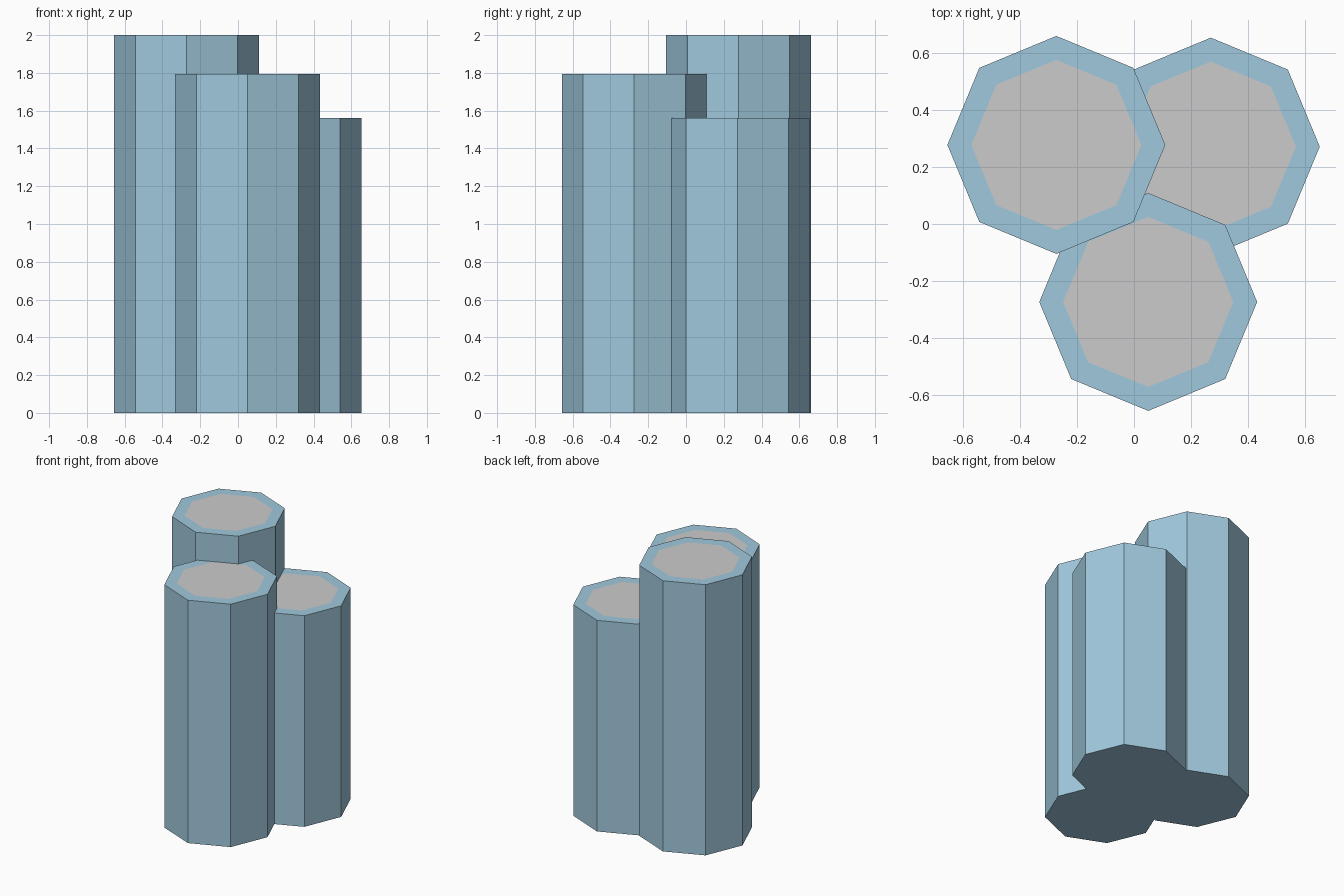
import bpy, bmesh
from mathutils import Matrix

if "Cube" in bpy.data.objects:
    bpy.data.objects.remove(bpy.data.objects["Cube"])

RADIUS = 0.383
CAP_RADIUS = 0.299

stone = bpy.data.materials.new("blue_stone")
stone.diffuse_color = (0.35, 0.58, 0.72, 1)
stone.use_nodes = True
stone.node_tree.nodes["Principled BSDF"].inputs["Base Color"].default_value = stone.diffuse_color


def column(name, x, y, height):
    """Octagonal column with a flat grey cap inset in its top face."""
    bm = bmesh.new()
    bmesh.ops.create_cone(bm, cap_ends=True, segments=8, radius1=RADIUS,
                          radius2=RADIUS, depth=height,
                          matrix=Matrix.Translation((0, 0, height / 2)))
    # Point corners along the x and y axes
    v = bm.verts[:][0].co
    turn = Matrix.Rotation(-v.to_2d().angle_signed((1, 0)) * -1, 3, 'Z')
    if min(abs(v.x), abs(v.y), abs(abs(v.x) - abs(v.y))) > 0.01:
        bmesh.ops.rotate(bm, verts=bm.verts, matrix=turn)

    # Grey cap, flush with the rim
    top = max(bm.faces, key=lambda f: f.calc_center_median().z)
    bmesh.ops.inset_region(bm, faces=[top], thickness=(RADIUS - CAP_RADIUS) * 0.9239,
                           use_even_offset=True)
    top.material_index = 1

    mesh = bpy.data.meshes.new(name)
    bm.to_mesh(mesh)
    bm.free()
    mesh.materials.append(stone)
    mesh.materials.append(None)
    obj = bpy.data.objects.new(name, mesh)
    obj.location = (x, y, 0)
    bpy.context.collection.objects.link(obj)
    return obj


# Three overlapping columns of stepped height
column("tall_column", -0.273, 0.278, 2.0)
column("middle_column", 0.05, -0.274, 1.795)
column("short_column", 0.27, 0.272, 1.56)
